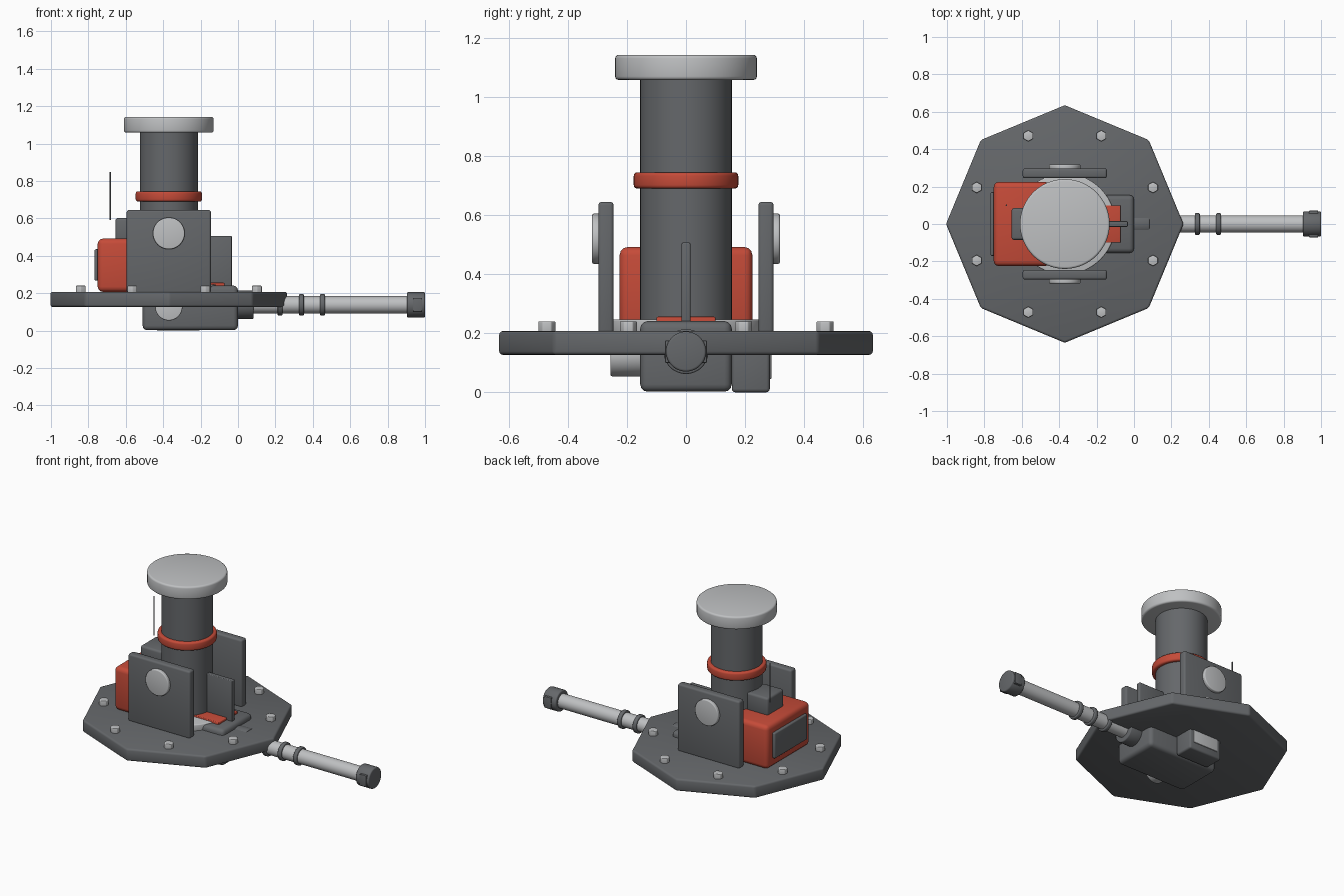
import bpy, math
from mathutils import Vector

cube = bpy.data.objects.get("Cube")
if cube:
    bpy.data.objects.remove(cube, do_unlink=True)


def material(name, color):
    m = bpy.data.materials.new(name)
    m.use_nodes = True
    m.diffuse_color = color
    bsdf = m.node_tree.nodes["Principled BSDF"]
    bsdf.inputs["Base Color"].default_value = color
    bsdf.inputs["Roughness"].default_value = 0.6
    return m


DARK = material("dark grey", (0.13, 0.137, 0.145, 1))
LIGHT = material("light grey", (0.52, 0.53, 0.54, 1))
RED = material("red", (0.56, 0.07, 0.04, 1))
CX = -0.37  # centre of the base and column


def finish(name, mat, bevel, segments=3):
    ob = bpy.context.object
    ob.name = name
    ob.data.materials.append(mat)
    bpy.ops.object.transform_apply(location=False, rotation=True, scale=True)
    if bevel:
        mod = ob.modifiers.new("Bevel", "BEVEL")
        mod.width, mod.segments = bevel, segments
        mod.limit_method = "ANGLE"
        mod.angle_limit = math.radians(30)
        bpy.ops.object.modifier_apply(modifier=mod.name)
    bpy.ops.object.shade_smooth_by_angle(angle=math.radians(35))
    return ob


def box(name, mat, x, y, z, bevel=0.008):
    """Box from (min, max) ranges."""
    spans = (x, y, z)
    bpy.ops.mesh.primitive_cube_add(size=1, location=[(a + b) / 2 for a, b in spans])
    bpy.context.object.scale = [b - a for a, b in spans]
    return finish(name, mat, bevel)


def rod(name, mat, start, end, radius, bevel=0.006, sides=48):
    """Cylinder running between two points."""
    a, b = Vector(start), Vector(end)
    bpy.ops.mesh.primitive_cylinder_add(
        vertices=sides, radius=radius, depth=(b - a).length, location=(a + b) / 2,
        rotation=(b - a).to_track_quat("Z", "Y").to_euler())
    return finish(name, mat, bevel)


def column_part(name, mat, z0, z1, radius, bevel=0.006):
    return rod(name, mat, (CX, 0, z0), (CX, 0, z1), radius, bevel, 64)


def barrel_part(name, mat, x0, x1, radius, bevel=0.006):
    return rod(name, mat, (x0, 0, 0.138), (x1, 0, 0.138), radius, bevel)


# Eight-sided base plate with a corner pointing along x
bpy.ops.mesh.primitive_cylinder_add(vertices=8, radius=0.635, depth=0.08, location=(CX, 0, 0.167))
corner = bpy.context.object.data.vertices[0].co
bpy.context.object.rotation_euler.z = -math.atan2(corner.y, corner.x)
finish("base_plate", DARK, 0.012)

# Hexagonal bolts around the plate
for i in range(8):
    a = math.radians(22.5 + 45 * i)
    x, y = CX + 0.51 * math.cos(a), 0.51 * math.sin(a)
    rod(f"bolt_{i + 1}", LIGHT, (x, y, 0.2), (x, y, 0.24), 0.03, 0.004, 6)

# Central column
column_part("turntable", LIGHT, 0.2, 0.247, 0.27)
column_part("column", DARK, 0.2, 1.07, 0.155, 0)
column_part("column_ring", RED, 0.69, 0.745, 0.177, 0.012)
column_part("column_cap", LIGHT, 1.058, 1.143, 0.24, 0.012)

# Side plates with round pivots
for side, s in (("right", -1), ("left", 1)):
    box(f"{side}_side_plate", DARK, (-0.595, -0.145),
        sorted((s * 0.245, s * 0.297)), (0.2, 0.645), 0.012)
    rod(f"{side}_pivot", LIGHT, (CX, s * 0.29, 0.52), (CX, s * 0.318, 0.52), 0.085)

# Rear pack with panel, small unit and antenna
box("rear_pack", RED, (-0.75, -0.45), (-0.225, 0.225), (0.207, 0.492), 0.028)
box("rear_panel", DARK, (-0.768, -0.74), (-0.17, 0.17), (0.267, 0.435))
box("rear_unit", DARK, (-0.655, -0.5), (-0.085, 0.085), (0.48, 0.602), 0.014)
rod("antenna", DARK, (-0.682, 0.1, 0.592), (-0.682, 0.1, 0.848), 0.004, 0, 12)

# Fin and red pad in front of the column
box("front_fin", DARK, (-0.225, -0.033), (-0.015, 0.015), (0.22, 0.507), 0.005)
box("front_pad", RED, (-0.3, -0.072), (-0.1, 0.1), (0.2, 0.256), 0.005)

# Body under the plate with its side fittings
box("lower_body", DARK, (-0.51, 0), (-0.155, 0.155), (0.002, 0.241), 0.025)
rod("lower_cap", LIGHT, (CX, -0.14, 0.127), (CX, -0.256, 0.127), 0.073)
box("lower_side_box", DARK, (-0.44, -0.2), (0.155, 0.284), (0, 0.2), 0.012)
box("lower_side_panel", LIGHT, (-0.41, -0.225), (0.275, 0.289), (0.045, 0.15), 0.003)

# Barrel, rings and muzzle
barrel_part("barrel_socket", DARK, -0.02, 0.083, 0.076)
barrel_part("barrel", LIGHT, 0.05, 0.95, 0.046, 0)
for i, x in enumerate((0.225, 0.339, 0.452)):
    barrel_part(f"barrel_ring_{i + 1}", DARK, x - 0.013, x + 0.013, 0.058)
barrel_part("muzzle", DARK, 0.903, 1.0, 0.068, 0.008)
box("muzzle_block", DARK, (0.935, 0.985), (-0.071, 0.071), (0.1, 0.175), 0.003)
